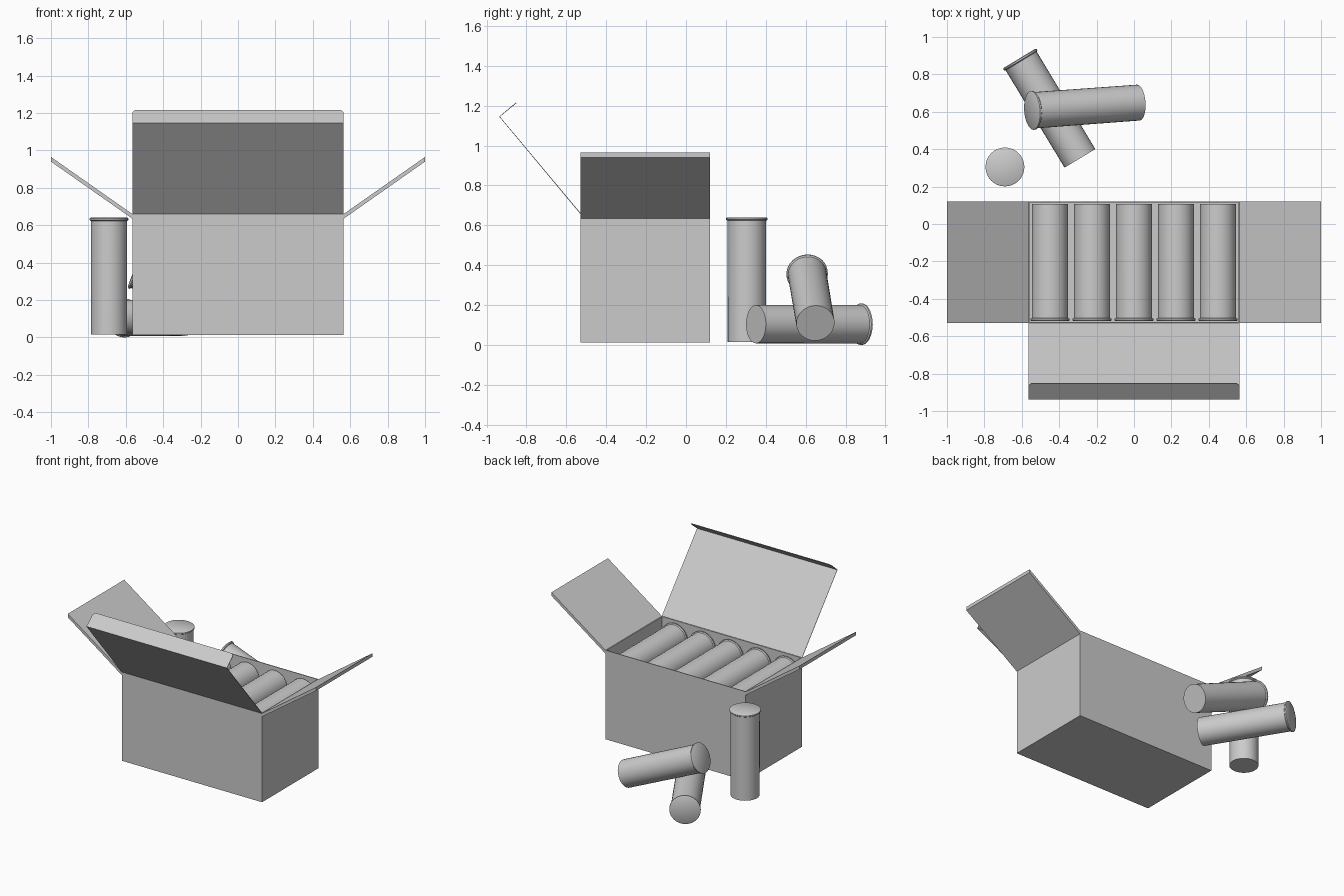
import bpy, bmesh, math
from mathutils import Vector

if "Cube" in bpy.data.objects:
    bpy.data.objects.remove(bpy.data.objects["Cube"])

LENGTH, SIDES = 0.625, 32
# radius / distance from the rimmed end
SHELL_PROFILE = [(0.098, 0.0), (0.104, 0.004), (0.104, 0.012), (0.097, 0.017), (0.096, LENGTH)]


def finish(name, bm):
    bmesh.ops.recalc_face_normals(bm, faces=bm.faces)
    me = bpy.data.meshes.new(name)
    bm.to_mesh(me)
    bm.free()
    ob = bpy.data.objects.new(name, me)
    bpy.context.collection.objects.link(ob)
    return ob


def shell_mesh():
    bm = bmesh.new()
    rings = []
    for r, z in SHELL_PROFILE:
        rings.append([bm.verts.new((r * math.cos(2 * math.pi * i / SIDES),
                                    r * math.sin(2 * math.pi * i / SIDES), z)) for i in range(SIDES)])
    for a, b in zip(rings, rings[1:]):
        for i in range(SIDES):
            j = (i + 1) % SIDES
            bm.faces.new((a[i], a[j], b[j], b[i]))
    bm.faces.new(rings[0])
    bm.faces.new(rings[-1])
    return finish("standing_cartridge", bm)


def place(ob, rim, direction):
    ob.location = rim
    ob.rotation_mode = 'QUATERNION'
    ob.rotation_quaternion = Vector(direction).to_track_quat('Z', 'Y')


def copy(ob, name):
    new = bpy.data.objects.new(name, ob.data)
    bpy.context.collection.objects.link(new)
    return new


def panel(name, points, thickness):
    """Flat-faced sheet given as rows of corner pairs."""
    bm = bmesh.new()
    rows = [[bm.verts.new(p) for p in row] for row in points]
    for a, b in zip(rows, rows[1:]):
        bm.faces.new((a[0], a[1], b[1], b[0]))
    ob = finish(name, bm)
    mod = ob.modifiers.new("thickness", 'SOLIDIFY')
    mod.thickness = thickness
    mod.offset = 0
    return ob


# open carton body
X, Y0, Y1, Z0, Z1 = 0.565, -0.53, 0.12, 0.012, 0.66
bm = bmesh.new()
bmesh.ops.create_cube(bm, size=1)
for v in bm.verts:
    v.co = (v.co.x * 2 * X, Y0 if v.co.y < 0 else Y1, Z0 if v.co.z < 0 else Z1)
bm.faces.ensure_lookup_table()
top = max(bm.faces, key=lambda f: f.calc_center_median().z)
bmesh.ops.delete(bm, geom=[top], context='FACES_ONLY')
carton = finish("carton_body", bm)
mod = carton.modifiers.new("card", 'SOLIDIFY')
mod.thickness = 0.008
mod.offset = -1

# side flaps, folded outwards
for side, name in ((-1, "left_flap"), (1, "right_flap")):
    bm = bmesh.new()
    prof = [(X, 0.635), (1.0, 0.94), (1.0, 0.965), (X, 0.66)]
    f = bm.faces.new([bm.verts.new((side * x, Y0, z)) for x, z in prof])
    ext = bmesh.ops.extrude_face_region(bm, geom=[f])
    moved = [g for g in ext["geom"] if isinstance(g, bmesh.types.BMVert)]
    bmesh.ops.translate(bm, verts=moved, vec=(0, Y1 - Y0, 0))
    finish(name, bm)

# lid leaning forward with its tapered tuck lip
rows = [(X, -0.53, 0.66), (X, -0.935, 1.145), (X, -0.865, 1.203), (X - 0.015, -0.852, 1.214)]
panel("lid", [[(-x, y, z), (x, y, z)] for x, y, z in rows], 0.004)

# standing cartridge
first = shell_mesh()
bpy.context.view_layer.objects.active = first
first.select_set(True)
bpy.ops.object.shade_smooth_by_angle(angle=math.radians(35))
for m in list(first.modifiers):
    first.modifiers.remove(m)
place(first, (-0.69, 0.305, 0.64), (0, 0, -1))

# loose cartridges, one lying and one leaning on it
place(copy(first, "lying_cartridge"), (-0.612, 0.886, 0.104), (0.32, -0.53, 0.0))
place(copy(first, "leaning_cartridge"), (-0.548, 0.607, 0.36), (0.57, 0.042, -0.25))

# packed cartridges in three layers
for layer in range(3):
    for col in range(5):
        ob = copy(first, f"packed_cartridge_{layer + 1}_{col + 1}")
        place(ob, ((col - 2) * 0.2245, -0.519, 0.125 + layer * 0.208 - 0.0), (0, 1, 0))
